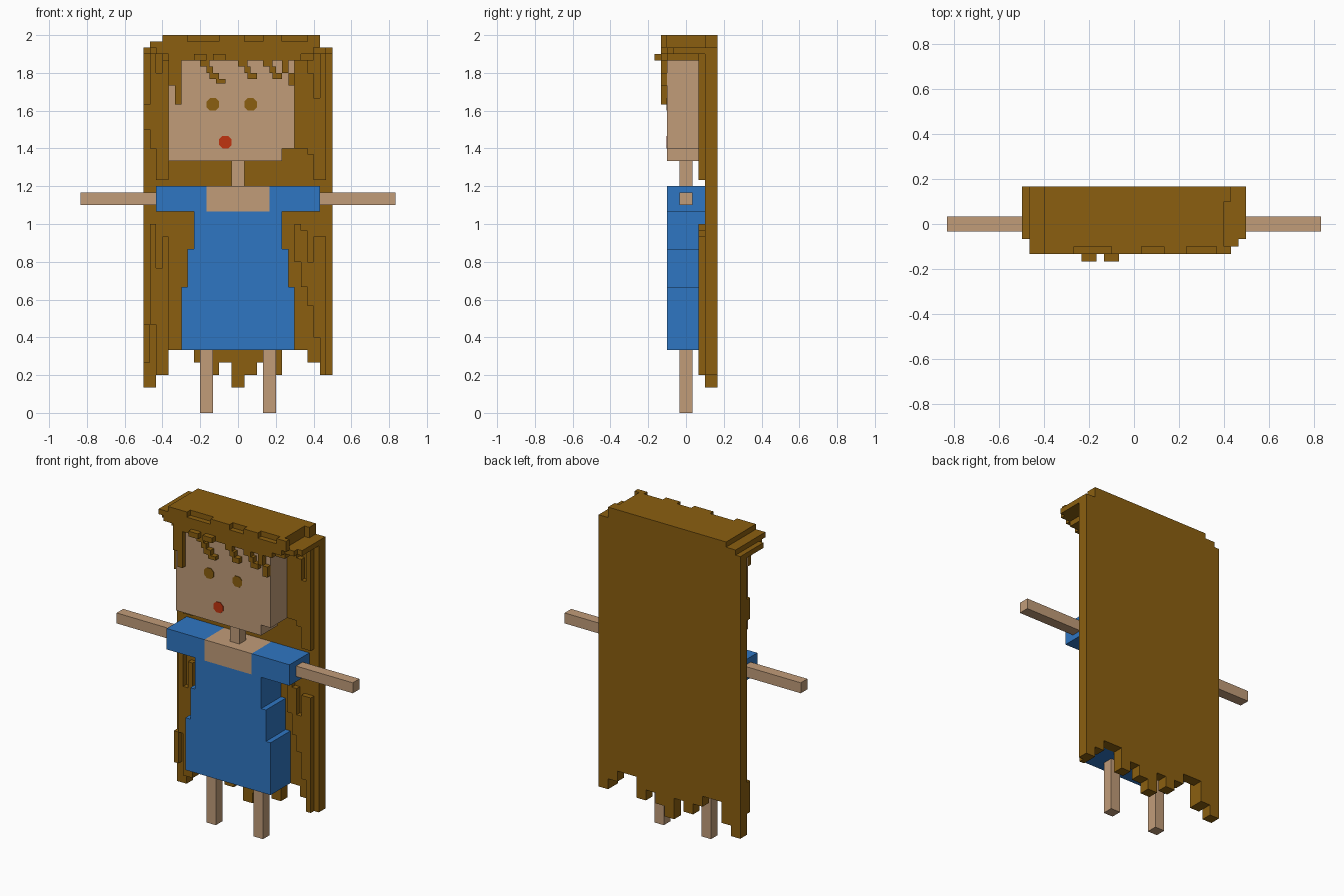
import bpy, bmesh
from mathutils import Vector

cube = bpy.data.objects.get("Cube")
if cube:
    bpy.data.objects.remove(cube, do_unlink=True)

UNIT = 1 / 30  # edge of one block


def material(name, *rgb):
    colour = [(c / 255 / 12.92) if c < 11 else ((c / 255 + 0.055) / 1.055) ** 2.4 for c in rgb] + [1]
    mat = bpy.data.materials.new(name)
    mat.use_nodes = True
    mat.diffuse_color = colour
    shader = next(n for n in mat.node_tree.nodes if n.type == 'BSDF_PRINCIPLED')
    shader.inputs["Base Color"].default_value = colour
    return mat


skin = material("skin", 193, 156, 121)
brown = material("hair brown", 139, 95, 16)
blue = material("dress blue", 47, 118, 194)
red = material("mouth red", 192, 52, 16)


def finish(name, mat, bm):
    bmesh.ops.recalc_face_normals(bm, faces=bm.faces)
    bmesh.ops.scale(bm, vec=(UNIT,) * 3, verts=bm.verts)
    mesh = bpy.data.meshes.new(name)
    bm.to_mesh(mesh)
    bm.free()
    mesh.materials.append(mat)
    obj = bpy.data.objects.new(name, mesh)
    bpy.context.collection.objects.link(obj)
    return obj


def add_box(bm, x, y, z):
    low, high = Vector((x[0], y[0], z[0])), Vector((x[1], y[1], z[1]))
    verts = bmesh.ops.create_cube(bm, size=1)["verts"]
    bmesh.ops.scale(bm, vec=high - low, verts=verts)
    bmesh.ops.translate(bm, vec=(low + high) / 2, verts=verts)


def box(name, mat, x, y, z):
    bm = bmesh.new()
    add_box(bm, x, y, z)
    return finish(name, mat, bm)


def strands(name, y, pieces):
    bm = bmesh.new()
    for left, right, bottom, top in pieces:
        add_box(bm, (left, right), y, (bottom, top))
    return finish(name, brown, bm)


def extrude(name, mat, outline, front, back):
    bm = bmesh.new()
    face = bm.faces.new([bm.verts.new((x, front, z)) for x, z in outline])
    new = bmesh.ops.extrude_face_region(bm, geom=[face])["geom"]
    moved = [v for v in new if isinstance(v, bmesh.types.BMVert)]
    bmesh.ops.translate(bm, vec=(0, back - front, 0), verts=moved)
    return finish(name, mat, bm)


# Limbs and neck
for side, sign in (("left", 1), ("right", -1)):
    box(side + "_arm", skin, sorted((13 * sign, 25 * sign)), (-1, 1), (33, 35))
    box(side + "_leg", skin, sorted((4 * sign, 6 * sign)), (-1, 1), (0, 10))
    box(side + "_sleeve", blue, sorted((5 * sign, 13 * sign)), (-3, 3), (32, 36))
box("neck", skin, (-1, 1), (-1, 1), (36, 40))
box("neckline", skin, (-5, 5), (-3, 3), (32, 36))

# Dress with a stepped skirt
half = [(9, 10), (9, 20), (8, 20), (8, 26), (7, 26), (7, 32)]
extrude("dress", blue, half + [(-x, z) for x, z in reversed(half)], -3, 3)

# Head with a notch at one side of the jaw
jaw = [(-11, 40), (7, 40), (7, 42), (9, 42), (9, 56), (-11, 56)]
extrude("head", skin, jaw, -3, 2)

# Painted face, as thin discs
for name, mat, x, z in (("right_eye", brown, -4, 49), ("left_eye", brown, 2, 49), ("mouth", red, -2, 43)):
    disc = [(1, .45), (.45, 1), (-.45, 1), (-1, .45)]
    disc += [(-a, -b) for a, b in disc]
    extrude(name, mat, [(x + a, z + b) for a, b in disc], -3.12, -2.95)

# Long back hair with a ragged hem, given as column edges and heights
edges = [-15, -13, -11, -7, -5, -3, -1, 1, 3, 5, 7, 11, 13, 15]
hems = [4, 6, 10, 8, 6, 8, 4, 6, 8, 6, 10, 8, 6]
hem = []
for left, right, height in zip(edges, edges[1:], hems):
    hem += [(left, height), (right, height)]
crown = [(15, 58), (13, 58), (13, 60), (-12, 60), (-12, 59), (-14, 59), (-14, 58), (-15, 58)]
extrude("back_hair", brown, hem + crown, 3, 5)
box("hair_behind_head", brown, (-11, 9), (2, 3), (42, 57))

# Raised locks along both sides of the back hair
strands("right_locks", (2, 3), [
    (-14, -13, 42, 57), (-13, -12, 37, 54), (-12, -11, 37, 56), (-15, -14, 45, 49),
    (-14, -13, 14, 30), (-13, -11, 6, 23), (-12, -11, 20, 28), (-15, -14, 8, 14)])
strands("left_locks", (2, 3), [
    (9, 11, 42, 56), (10, 12, 45, 54), (11, 13, 41, 50), (12, 14, 37, 46), (13, 14, 46, 57),
    (9, 10, 24, 30), (10, 11, 20, 29), (11, 13, 17, 24), (12, 14, 12, 28), (13, 14, 6, 12)])

# Cap of hair over the head
box("crown_hair", brown, (-12, 12), (-3, 3), (56, 60))
strands("crown_sides", (-2, 3), [(-15, -12, 57, 58), (12, 15, 57, 58)])
strands("crown_steps", (-3, 3), [(-14, -12, 57, 59), (12, 14, 57, 58), (9, 12, 56, 58)])
strands("crown_front", (-4, -3), [
    (-14, 13, 58, 59), (-13, 12, 57, 58), (-11, 10, 56, 57), (-12, -8, 59, 60),
    (-3, 1, 59, 60), (4, 7, 59, 60), (11, 13, 59, 60)])

# Fringe: two tufts in front, one long lock, and hooked curls on the forehead
strands("fringe_tufts", (-5, -4), [(-7, -5, 56, 57), (-4, -2, 56, 57)])
strands("long_lock", (-4, -3), [(-10, -9, 49, 56), (-11, -9, 52, 56)])
curls = []
for x in (-6, 0, 4):
    curls += [(x, x + 1.5, 55, 56), (x + 1, x + 2, 54, 55), (x + 1.5, x + 3, 53, 54)]
strands("curls", (-4, -3), curls + [(-3.5, -2, 52.3, 53), (8, 9, 52, 54), (7, 8, 54, 56)])
